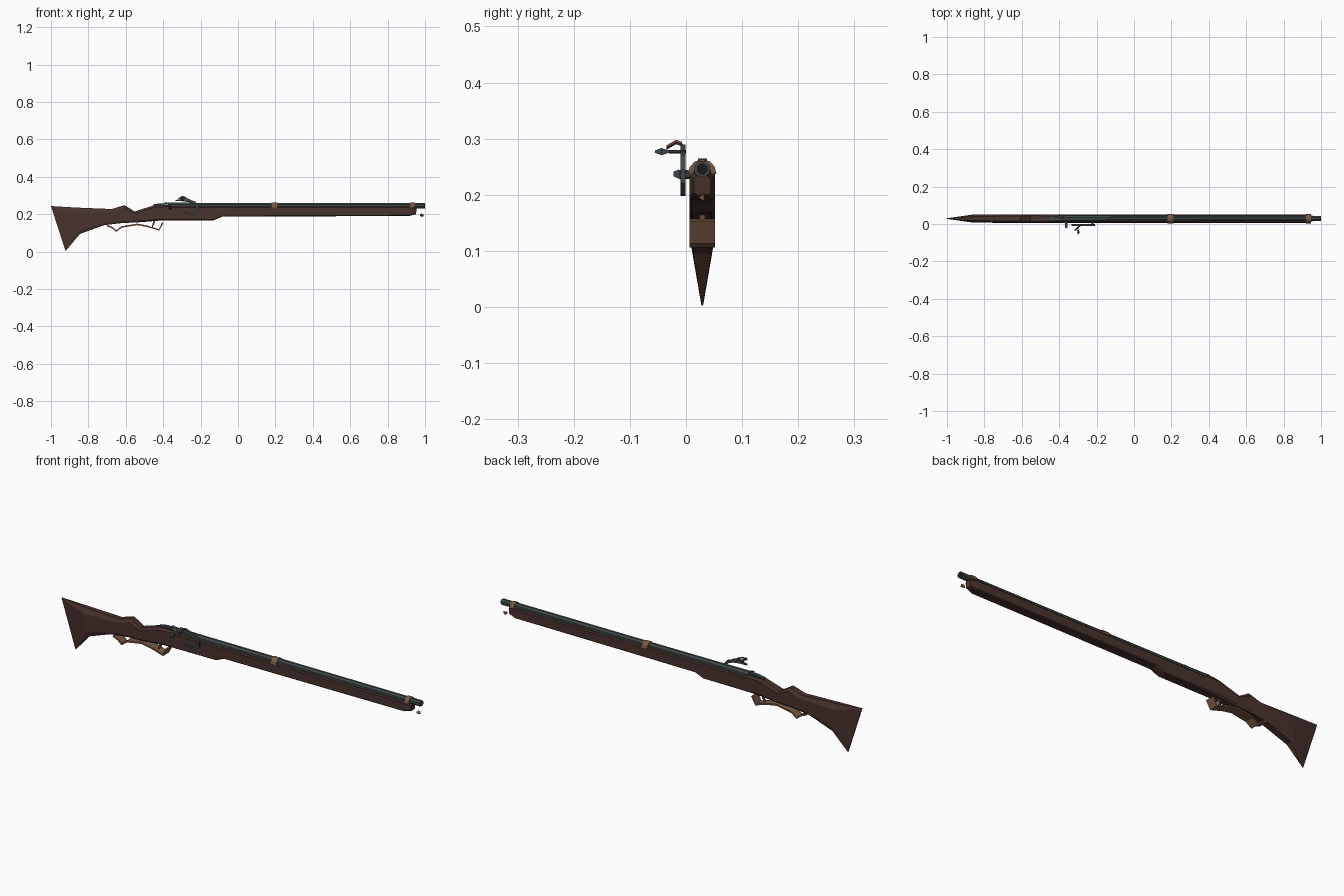
import bpy, bmesh, math
from mathutils import Vector

if "Cube" in bpy.data.objects:
    bpy.data.objects.remove(bpy.data.objects["Cube"])

CY = 0.029  # centre line of stock and barrel

def material(name, rgb):
    m = bpy.data.materials.new(name)
    m.diffuse_color = (*rgb, 1)
    m.use_nodes = True
    m.node_tree.nodes["Principled BSDF"].inputs["Base Color"].default_value = m.diffuse_color
    return m

WOOD = material("dark_wood", (0.065, 0.033, 0.026))
BRASS = material("dull_brass", (0.19, 0.10, 0.06))
IRON = material("iron", (0.05, 0.065, 0.066))
BLACK = material("bore_black", (0.012, 0.012, 0.014))

def finish(name, bm, mat):
    bmesh.ops.recalc_face_normals(bm, faces=bm.faces)
    me = bpy.data.meshes.new(name)
    bm.to_mesh(me)
    bm.free()
    me.materials.append(mat)
    ob = bpy.data.objects.new(name, me)
    bpy.context.collection.objects.link(ob)
    return ob

def loft(name, rings, mat, closed=False):
    """Skin equal-length rings of points; cap the ends unless closed."""
    bm = bmesh.new()
    vs = [[bm.verts.new(p) for p in r] for r in rings]
    n = len(vs[0])
    pairs = list(zip(vs, vs[1:])) + ([(vs[-1], vs[0])] if closed else [])
    for a, b in pairs:
        for i in range(n):
            j = (i + 1) % n
            bm.faces.new((a[i], a[j], b[j], b[i]))
    if not closed:
        bm.faces.new(vs[0])
        bm.faces.new(vs[-1])
    return finish(name, bm, mat)

def turned(name, profile, mat, sides=8, y=CY, z=0.246, axis='x', x=0):
    """Rings along x (or y) from (position, radius) pairs."""
    rings = []
    for p, r in profile:
        ring = []
        for i in range(sides):
            a = 2 * math.pi * (i + 0.5) / sides
            u, v = r * math.cos(a), r * math.sin(a)
            ring.append((p, y + u, z + v) if axis == 'x' else (x + u, p, z + v))
        rings.append(ring)
    return loft(name, rings, mat)

def strip(name, path, half_y, thick, mat, y=CY):
    """Flat bar following an x-z path; thick may vary per point."""
    rings = []
    for i, (px, pz) in enumerate(path):
        a, b = path[max(i - 1, 0)], path[min(i + 1, len(path) - 1)]
        d = Vector((b[0] - a[0], b[1] - a[1])).normalized()
        t = (thick[i] if isinstance(thick, list) else thick) / 2
        nx, nz = -d.y * t, d.x * t
        rings.append([(px + nx, y - half_y, pz + nz), (px + nx, y + half_y, pz + nz),
                      (px - nx, y + half_y, pz - nz), (px - nx, y - half_y, pz - nz)])
    return loft(name, rings, mat)

# Stock: (top x, top z, bottom x, bottom z, half width, chamfer height, flat fraction)
stations = [
    (-1.000, .244, -.922, .003, .002, .004, .5),
    (-.870, .236, -.845, .095, .021, .030, .45),
    (-.675, .228, -.715, .142, .023, .018, .6),
    (-.607, .249, -.620, .153, .023, .016, .6),
    (-.553, .215, -.530, .157, .023, .010, .7),
    (-.446, .249, -.420, .166, .023, .012, .6),
    (-.375, .250, -.370, .167, .023, .008, .7),
    (-.365, .241, -.350, .167, .023, .006, .8),
    (-.125, .241, -.130, .168, .023, .006, .8),
    (-.085, .241, -.085, .187, .023, .006, .8),
    (.915, .241, .915, .191, .023, .006, .8),
    (.955, .234, .952, .200, .015, .006, .6),
]
rings = []
for xt, zt, xb, zb, w, c, f in stations:
    top, bot = Vector((xt, 0, zt)), Vector((xb, 0, zb))
    k = min(c / (top - bot).length, .3)
    half = [(top, f), (top.lerp(bot, k), 1), (bot.lerp(top, k * .7), 1), (bot, .75)]
    side = [p + Vector((0, CY + w * s, 0)) for p, s in half]
    other = [p + Vector((0, CY - w * s, 0)) for p, s in reversed(half)]
    rings.append(side + other)
loft("stock", rings, WOOD)

# Barrel with hollow muzzle, breech and sights
turned("barrel", [(-.375, .018), (-.2, .0165), (.3, .0155), (1.0, .0150),
                  (1.0, .0095), (.96, .0095)], IRON)
turned("bore", [(.962, .0093), (.966, .0093)], BLACK)
strip("breech_tang", [(-.455, .248), (-.42, .254), (-.36, .256)], .009, .008, IRON)
strip("rear_sight", [(-.40, .254), (-.385, .262), (-.37, .256)], .008, .006, IRON)

# Arched bands over the barrel
def band(name, x0, x1):
    rings = []
    for x, r in ((x0, .0255), (x1, .0255), (x1, .016), (x0, .016)):
        rings.append([(x, CY + r * math.cos(a), .237 + r * math.sin(a) * 1.03)
                      for a in (math.pi * i / 6 for i in range(7))])
    rings = list(zip(*rings))
    loft(name, rings, BRASS)

band("middle_band", .178, .210)
band("front_band", .920, .945)

# Ramrod tip under the muzzle
turned("ramrod_tip", [(.972, .002), (.978, .010), (.992, .007)], BRASS, sides=3, z=.195)

# Trigger guard and trigger
strip("trigger_guard", [(-.70, .140), (-.672, .128), (-.652, .110), (-.622, .132), (-.54, .146),
                        (-.49, .137), (-.422, .117), (-.402, .155)], .023, .008, BRASS)
strip("trigger", [(-.448, .168), (-.452, .148), (-.460, .130)], .005, [.012, .009, .004], BRASS)

# Lock: curved match holder beside the barrel
HY = -.005
strip("match_arm", [(-.285, .213), (-.262, .203), (-.235, .206), (-.216, .224), (-.215, .243),
                    (-.232, .262), (-.262, .272), (-.300, .276), (-.335, .273)],
      .0045, [.006, .010, .012, .013, .013, .014, .014, .012, .006], IRON, y=HY)
strip("upper_jaw", [(-.255, .276), (-.285, .286), (-.318, .285)], .0045, [.006, .008, .006], IRON, y=HY)
turned("arm_pivot", [(-.012, .007), (.010, .007)], IRON, sides=6, z=.235, axis='y', x=-.222)
turned("jaw_screw", [(-.030, .003), (.0, .003)], IRON, sides=6, z=.277, axis='y', x=-.298)
turned("jaw_thumb_piece", [(-.055, .003), (-.044, .009), (-.028, .002)], IRON, sides=4,
       z=.277, axis='y', x=-.298)

# Match cord end: bent tube leaning outwards
cord = [(-.27, -.004, .280), (-.285, -.008, .291), (-.30, -.018, .294), (-.315, -.035, .284)]
loft("match_cord", [[(x + dx, y, z + dz) for dx, dz in ((.006, 0), (0, .004), (-.006, 0), (0, -.004))]
                    for x, y, z in cord], BRASS)

# Priming pan
turned("flash_pan", [(-.022, .006), (-.014, .011), (.010, .009)], IRON, sides=4,
       z=.237, axis='y', x=-.362)
